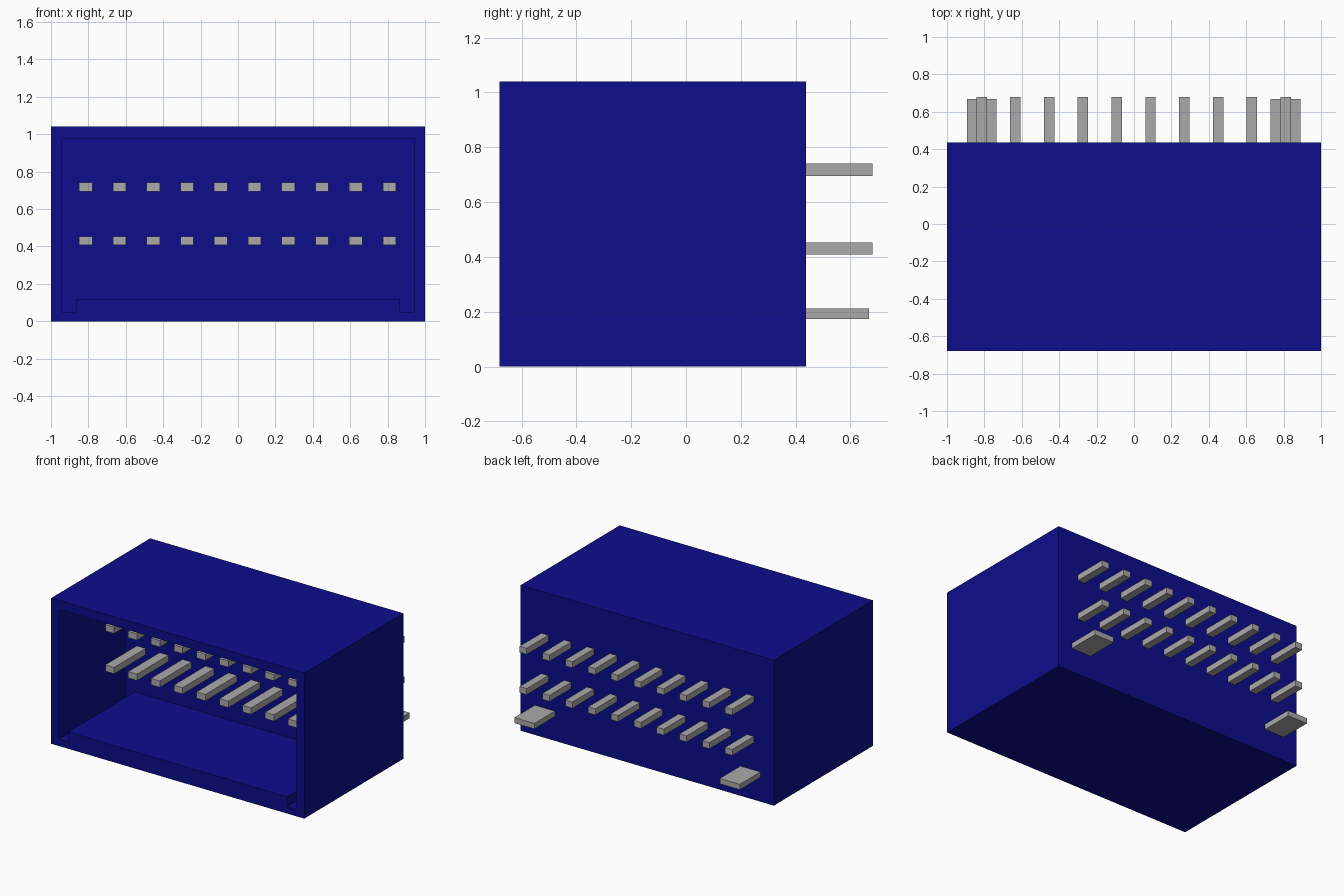
import bpy
import bmesh

cube = bpy.data.objects.get("Cube")
if cube:
    bpy.data.objects.remove(cube, do_unlink=True)


def material(name, rgb):
    m = bpy.data.materials.new(name)
    m.use_nodes = True
    m.diffuse_color = (*rgb, 1)
    m.node_tree.nodes["Principled BSDF"].inputs["Base Color"].default_value = (*rgb, 1)
    return m


BLUE = material("dark blue plastic", (0.004, 0.004, 0.265))
METAL = material("grey metal", (0.40, 0.40, 0.40))


def prism(name, outline, y0, y1, mat):
    """Extrude an x-z outline from y0 to y1."""
    bm = bmesh.new()
    face = bm.faces.new([bm.verts.new((x, y0, z)) for x, z in outline])
    out = bmesh.ops.extrude_face_region(bm, geom=[face])
    verts = [g for g in out["geom"] if isinstance(g, bmesh.types.BMVert)]
    bmesh.ops.translate(bm, verts=verts, vec=(0, y1 - y0, 0))
    bmesh.ops.recalc_face_normals(bm, faces=bm.faces)
    mesh = bpy.data.meshes.new(name)
    bm.to_mesh(mesh)
    bm.free()
    mesh.materials.append(mat)
    ob = bpy.data.objects.new(name, mesh)
    bpy.context.collection.objects.link(ob)
    return ob


def box(name, x0, x1, y0, y1, z0, z1, mat):
    return prism(name, [(x0, z0), (x1, z0), (x1, z1), (x0, z1)], y0, y1, mat)


FRONT, WALL, BACK = -0.68, 0.07, 0.437

# Housing with an open front and a grooved floor
housing = box("housing", -1, 1, FRONT, BACK, 0, 1.04, BLUE)
cavity = [(-0.94, 0.05), (-0.865, 0.05), (-0.865, 0.12), (0.865, 0.12),
          (0.865, 0.05), (0.94, 0.05), (0.94, 0.975), (-0.94, 0.975)]
cutter = prism("cavity_cutter", cavity, FRONT - 0.1, WALL, BLUE)
cutter.hide_render = True
mod = housing.modifiers.new("cavity", "BOOLEAN")
mod.operation = "DIFFERENCE"
mod.solver = "EXACT"
mod.object = cutter
bpy.context.view_layer.objects.active = housing
bpy.ops.object.modifier_apply(modifier=mod.name)
bpy.data.objects.remove(cutter, do_unlink=True)

# Two rows of ten contacts: wide inside the cavity, narrower tails at the back
for row, z in (("lower", 0.43), ("upper", 0.718)):
    for i in range(10):
        x = -0.002 + 0.1805 * (i - 4.5)
        box(f"{row}_contact_{i + 1}", x - 0.035, x + 0.035, -0.285, WALL + 0.005,
            z - 0.023, z + 0.023, METAL)
        box(f"{row}_tail_{i + 1}", x - 0.028, x + 0.028, BACK - 0.005, 0.68,
            z - 0.022, z + 0.022, METAL)

# Wide mounting tabs under the outer tails
for side, x in (("right", -0.814), ("left", 0.81)):
    box(f"{side}_mounting_tab", x - 0.079, x + 0.079, BACK - 0.005, 0.668,
        0.173, 0.212, METAL)
